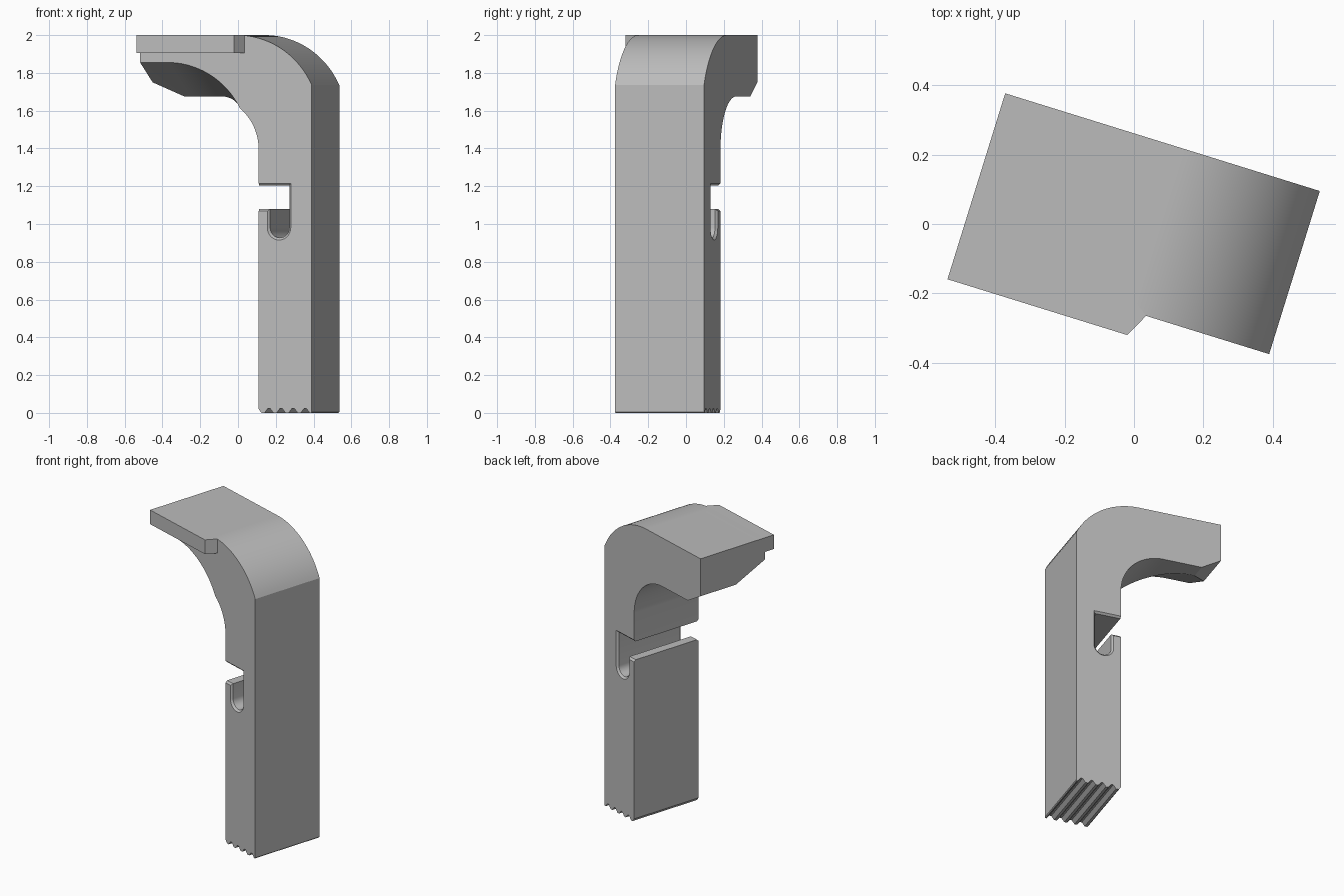
import bpy, bmesh
from math import sin, cos, pi, radians, asin

cube = bpy.data.objects.get("Cube")
if cube:
    bpy.data.objects.remove(cube, do_unlink=True)

grey = bpy.data.materials.new("plain grey")
grey.use_nodes = True
grey.diffuse_color = (0.5, 0.5, 0.5, 1)
grey.node_tree.nodes["Principled BSDF"].inputs["Base Color"].default_value = (0.5, 0.5, 0.5, 1)

TURN = radians(-17.25)
FRONT, BACK, TIP = -0.243, 0.25, -0.467
OUTER, INNER = 0.484, 0.19


def arc(cx, cz, r, a0, a1, n):
    return [(cx + r * cos(a0 + (a1 - a0) * i / n), cz + r * sin(a0 + (a1 - a0) * i / n))
            for i in range(n + 1)]


def prism(name, start, end, pick=None, bevel=0.0):
    """Solid between two matching loops; pick selects rim edges to chamfer."""
    bm = bmesh.new()
    a = [bm.verts.new(p) for p in start]
    b = [bm.verts.new(p) for p in end]
    bm.faces.new(a)
    bm.faces.new(b[::-1])
    n = len(a)
    for i in range(n):
        bm.faces.new((a[i], b[i], b[(i + 1) % n], a[(i + 1) % n]))
    bmesh.ops.recalc_face_normals(bm, faces=bm.faces)
    if pick:
        rim = [e for e in bm.edges if pick(*e.verts)]
        bmesh.ops.bevel(bm, geom=rim, offset=bevel, offset_type='OFFSET',
                        segments=1, profile=0.5, affect='EDGES')
    mesh = bpy.data.meshes.new(name)
    bm.to_mesh(mesh)
    bm.free()
    mesh.materials.append(grey)
    ob = bpy.data.objects.new(name, mesh)
    bpy.context.collection.objects.link(ob)
    ob.rotation_euler.z = TURN
    return ob


# Serrated foot
outline = [(INNER, 0.02), (INNER + 0.015, 0)]
for k in range(4):
    u = 0.247 + 0.067 * k
    outline += [(u - 0.025, 0), (u - 0.006, 0.024), (u + 0.006, 0.024), (u + 0.025, 0)]
outline += [(OUTER - 0.005, 0), (OUTER, 0.006)]
# Outer bend, arm end and inner bend
R = 0.456
outline += arc(0.07, 2 - R, R, asin((1.735 - 2 + R) / R), pi / 2, 24)
outline += [(TIP, 2), (TIP, 1.75), (-0.34, 1.675)]
outline += arc(-0.09, 1.395, 0.28, pi / 2, 0, 20)
# Hooked slot
slot = [(INNER, 1.203), (0.356, 1.203)] + arc(0.303, 0.98, 0.053, 0, -pi, 14)
slot += [(0.25, 1.08), (INNER, 1.08)]
outline += slot


def slot_rim(p, q):
    def in_slot(v):
        return 0.9 < v.co.z < 1.25 and v.co.x < 0.4
    leg_edge = p.co.x < INNER + 0.001 and q.co.x < INNER + 0.001
    return in_slot(p) and in_slot(q) and abs(p.co.y - q.co.y) < 0.001 and not leg_edge


bracket = prism("bracket_body", [(u, FRONT, z) for u, z in outline],
                [(u, BACK, z) for u, z in outline], slot_rim, 0.012)

# Sloping arched hollow under the arm, deepest at the front
hollow = [(-0.7, 1.855)] + arc(-0.313, 1.405, 0.45, pi / 2, 0, 28) + [(-0.7, 1.405)]
SLOPE = 0.471


def sheared(y):
    return [(u, y, z - SLOPE * (y - FRONT)) for u, z in hollow]


cutter = prism("arm_hollow_cutter", sheared(-0.4), sheared(0.4))
cutter.hide_render = True

# Front ledge with an angled end
plan = [(TIP, -0.312), (0.076, -0.312), (0.112, FRONT), (0.05, -0.2), (TIP, -0.2)]
ledge = prism("front_ledge", [(u, v, 1.905) for u, v in plan],
              [(u, v, 2.0) for u, v in plan])

# Join the pieces into one solid
for tool, action in ((cutter, 'DIFFERENCE'), (ledge, 'UNION')):
    mod = bracket.modifiers.new(action.title(), 'BOOLEAN')
    mod.operation = action
    mod.solver = 'EXACT'
    mod.object = tool
    bpy.ops.object.select_all(action='DESELECT')
    bracket.select_set(True)
    bpy.context.view_layer.objects.active = bracket
    bpy.ops.object.modifier_apply(modifier=mod.name)
    bpy.data.objects.remove(tool, do_unlink=True)

bpy.ops.object.shade_smooth_by_angle(angle=radians(22))
